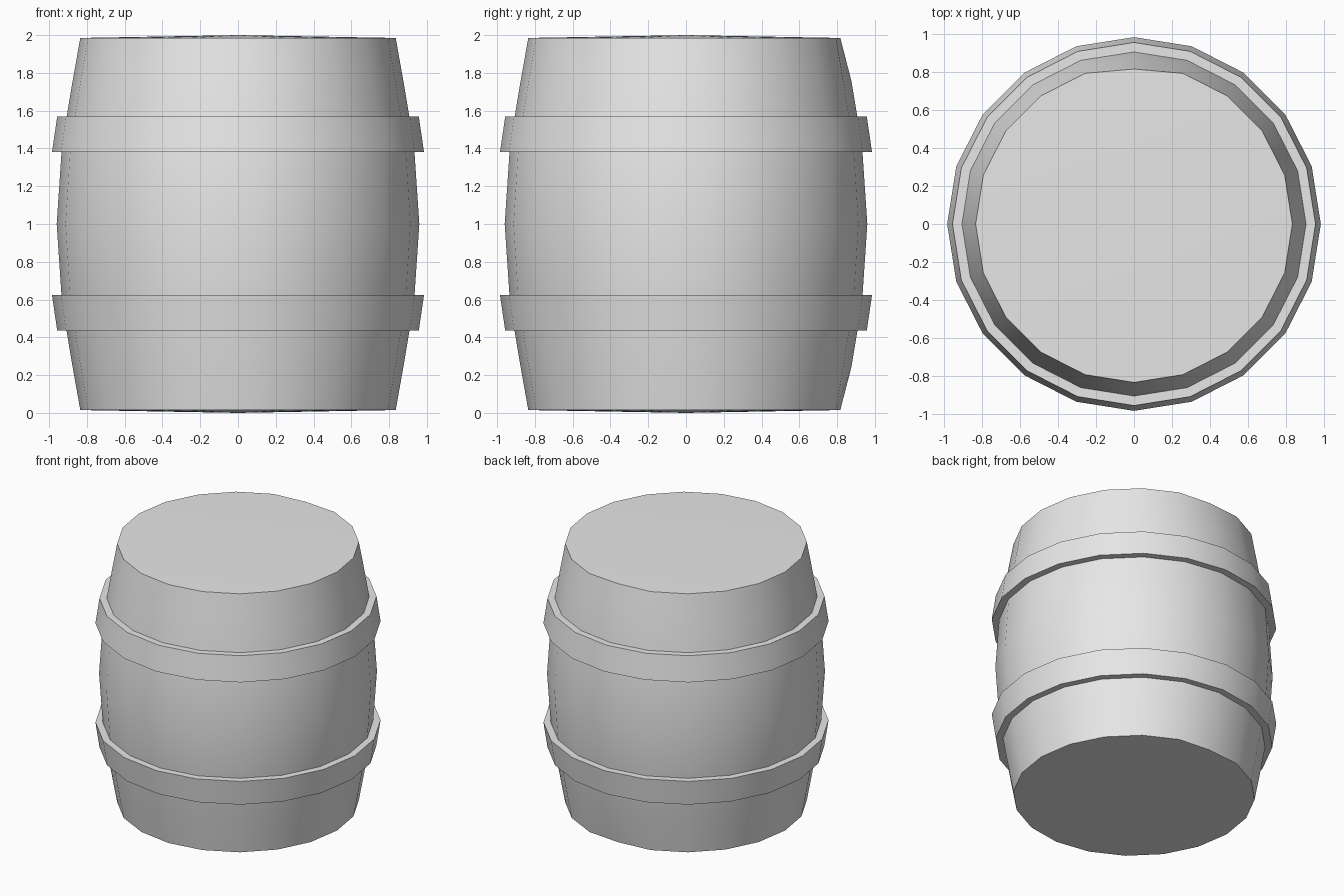
import bpy, bmesh
from math import sin, cos, tau, radians

SIDES = 20

cube = bpy.data.objects.get("Cube")
if cube:
    bpy.data.objects.remove(cube)

grey = bpy.data.materials.new("light_grey")
grey.use_nodes = True
colour = (0.8, 0.8, 0.8, 1)
grey.diffuse_color = colour
grey.node_tree.nodes["Principled BSDF"].inputs["Base Color"].default_value = colour


def lathe(name, profile, closed=False, adjust=None):
    """Revolve (radius, z) points; zero radius gives a pole."""
    bm = bmesh.new()
    rings = []
    for r, z in profile:
        if r == 0:
            rings.append([bm.verts.new((0, 0, z))] * SIDES)
        else:
            rings.append([bm.verts.new((r * cos(tau * i / SIDES),
                                        r * sin(tau * i / SIDES), z))
                          for i in range(SIDES)])
    if adjust:
        adjust(rings)
    pairs = list(zip(rings, rings[1:]))
    if closed:
        pairs.append((rings[-1], rings[0]))
    for low, high in pairs:
        for i in range(SIDES):
            j = (i + 1) % SIDES
            corners = dict.fromkeys((low[i], low[j], high[j], high[i]))
            bm.faces.new(list(corners))
    bmesh.ops.recalc_face_normals(bm, faces=bm.faces[:])
    mesh = bpy.data.meshes.new(name)
    bm.to_mesh(mesh)
    bm.free()
    mesh.materials.append(grey)
    obj = bpy.data.objects.new(name, mesh)
    bpy.context.collection.objects.link(obj)
    bpy.ops.object.select_all(action="DESELECT")
    obj.select_set(True)
    bpy.context.view_layer.objects.active = obj
    bpy.ops.object.shade_smooth_by_angle(angle=radians(30))
    return obj


# Bulging body with faintly domed ends, mirrored about its middle
half = [(0, 0), (0.835, 0.015), (0.875, 0.24), (0.907, 0.43), (0.935, 0.63)]
body = half + [(0.96, 1)] + [(r, 2 - z) for r, z in reversed(half)]


# Slight dent in the back of both rims
def dent_rims(rings):
    for ring in (rings[1], rings[-2]):
        ring[SIDES // 4].co.y -= 0.018


lathe("barrel_body", body, adjust=dent_rims)

# Hoops, wider towards the middle of the barrel
hoop = [(0.88, 0.435), (0.957, 0.435), (0.985, 0.625), (0.88, 0.625)]
lathe("lower_hoop", hoop, closed=True)
lathe("upper_hoop", [(r, 2.005 - z) for r, z in hoop], closed=True)
